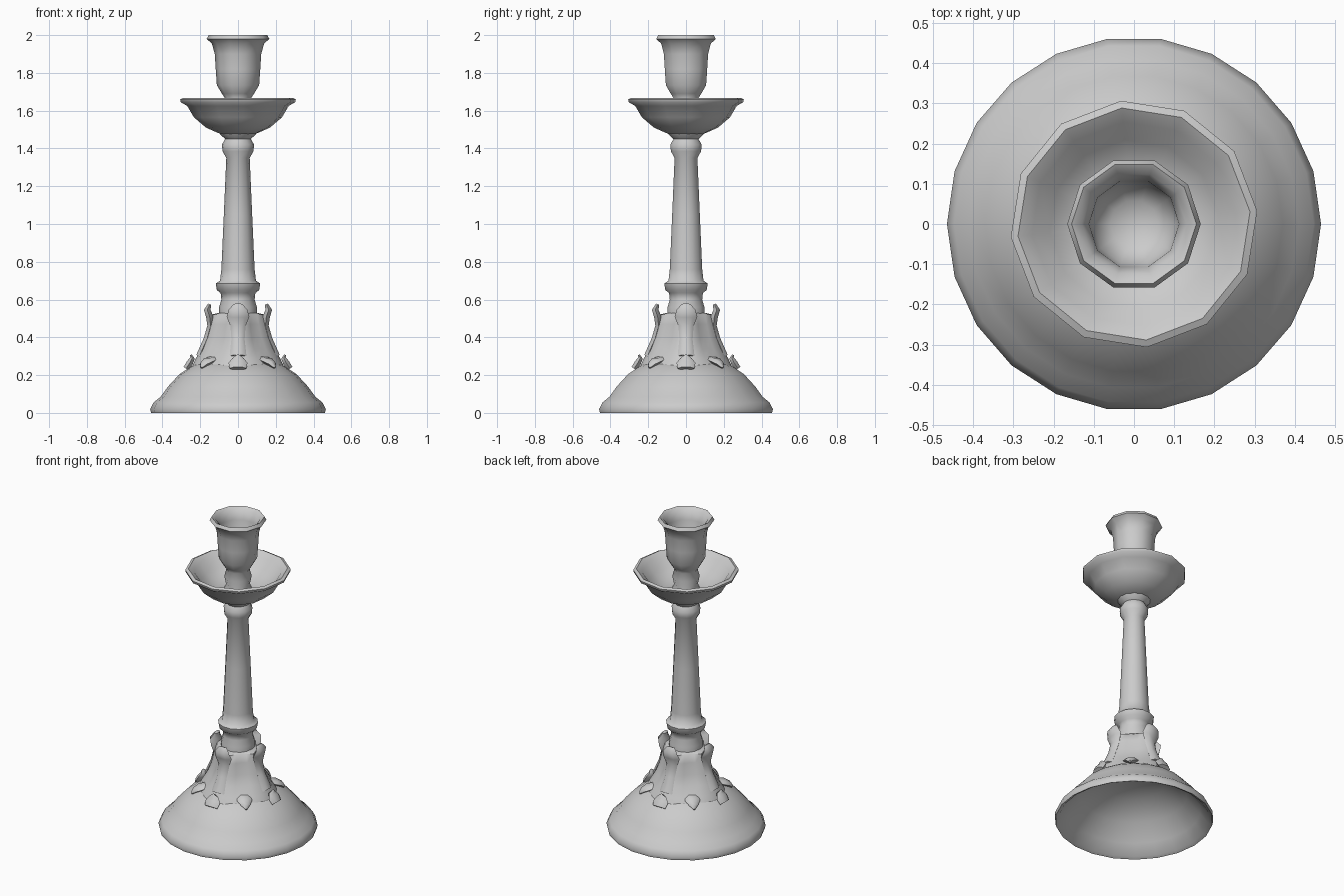
import bpy, bmesh, math
from mathutils import Vector

if "Cube" in bpy.data.objects:
    bpy.data.objects.remove(bpy.data.objects["Cube"])


def finish(name, bm, angle=50):
    bmesh.ops.remove_doubles(bm, verts=bm.verts, dist=1e-5)
    bmesh.ops.recalc_face_normals(bm, faces=bm.faces)
    me = bpy.data.meshes.new(name)
    bm.to_mesh(me)
    bm.free()
    ob = bpy.data.objects.new(name, me)
    bpy.context.collection.objects.link(ob)
    bpy.ops.object.select_all(action='DESELECT')
    ob.select_set(True)
    bpy.context.view_layer.objects.active = ob
    bpy.ops.object.shade_smooth_by_angle(angle=math.radians(angle))
    return ob


def bridge(bm, rings):
    for a, b in zip(rings, rings[1:]):
        n = len(a)
        for i in range(n):
            j = (i + 1) % n
            bm.faces.new((a[i], a[j], b[j], b[i]))


def lathe(name, profile, sides, turn=0.0, angle=50):
    """Spin (radius, z) points; an optional third value is the radius on the diagonals."""
    bm = bmesh.new()
    rings = []
    for p in profile:
        ring = []
        for i in range(sides):
            a = 2 * math.pi * i / sides + turn
            c = (math.cos(4 * a) + 1) / 2
            r = p[0] * c + p[-1] * (1 - c) if len(p) == 3 else p[0]
            z = p[1]
            ring.append(bm.verts.new((r * math.cos(a), r * math.sin(a), z)))
        rings.append(ring)
    bridge(bm, rings)
    bmesh.ops.dissolve_degenerate(bm, dist=1e-6, edges=bm.edges)
    return finish(name, bm, angle)


def leaf(name, path, angle_deg):
    """Loft a six-sided section along (radius, z, half width, half thickness) stations."""
    bm = bmesh.new()
    ca, sa = math.cos(math.radians(angle_deg)), math.sin(math.radians(angle_deg))
    rings = []
    for k, (r, z, w, t) in enumerate(path):
        p, q = path[max(k - 1, 0)], path[min(k + 1, len(path) - 1)]
        d = Vector((q[0] - p[0], q[1] - p[1])).normalized()
        ring = []
        for i in range(6):
            a = math.pi * i / 3
            u, v = w * math.cos(a), t * math.sin(a)
            rr, zz = r + v * d.y, z - v * d.x
            ring.append(bm.verts.new((rr * ca - u * sa, rr * sa + u * ca, zz)))
        rings.append(ring)
    bridge(bm, rings)
    bm.faces.new(rings[0])
    bm.faces.new(rings[-1])
    return finish(name, bm, 60)


# Hollow round foot
lathe("foot", [(0, .27), (.18, .245), (.31, .165), (.39, .07), (.44, .01), (.46, 0), (.465, .02),
               (.447, .055), (.41, .085), (.37, .14), (.31, .205), (.25, .245), (.2, .27), (0, .28)], 22)

# Fluted bell, fuller where the four leaves run
lathe("leaf_bell", [(.25, .23, .24), (.225, .285, .205), (.195, .34, .16), (.172, .40, .135),
                    (.155, .47, .118), (.14, .52, .108), (.10, .53, .095), (0, .53, 0)], 24)

# Column with its lower collar and upper ring
lathe("column", [(0, .5), (.10, .5), (.10, .56), (.088, .60), (.092, .635), (.112, .65), (.118, .685),
                 (.095, .70), (.088, .76), (.075, 1.05), (.062, 1.35), (.082, 1.385), (.085, 1.42),
                 (.068, 1.45), (.095, 1.475), (.12, 1.52), (0, 1.53)], 14)

# Drip dish
lathe("drip_dish", [(0, 1.48), (.09, 1.475), (.17, 1.51), (.235, 1.565), (.27, 1.625), (.305, 1.645),
                    (.308, 1.66), (.29, 1.668), (.255, 1.645), (.21, 1.59), (.13, 1.545), (0, 1.54)],
      12, math.radians(6))

# Candle cup with its neck
lathe("candle_cup", [(0, 1.52), (.085, 1.53), (.07, 1.57), (.08, 1.62), (.068, 1.665), (.085, 1.69),
                     (.112, 1.735), (.118, 1.82), (.123, 1.90), (.138, 1.955), (.166, 1.98),
                     (.155, 2.0), (.13, 1.985), (.112, 1.93), (.102, 1.76), (.06, 1.725), (0, 1.715)],
      10, 0)

# Four leaves with curled tips, plus pointed lobes resting on the foot
for n in range(4):
    ang = 90 * n
    leaf(f"curled_leaf_{n + 1}", [(.205, .30, .045, .02), (.165, .39, .035, .02), (.145, .46, .04, .02),
                                  (.15, .51, .06, .022), (.163, .545, .05, .02),
                                  (.15, .575, .025, .01)], ang)
    leaf(f"lower_lobe_{n + 1}", [(.275, .235, .045, .018), (.255, .265, .05, .02),
                                 (.242, .29, .03, .015), (.25, .307, .008, .006)], ang)
    leaf(f"small_lobe_{n + 1}", [(.19, .285, .04, .015), (.225, .275, .045, .018),
                                 (.255, .26, .028, .016), (.275, .24, .006, .008)], ang + 45)
